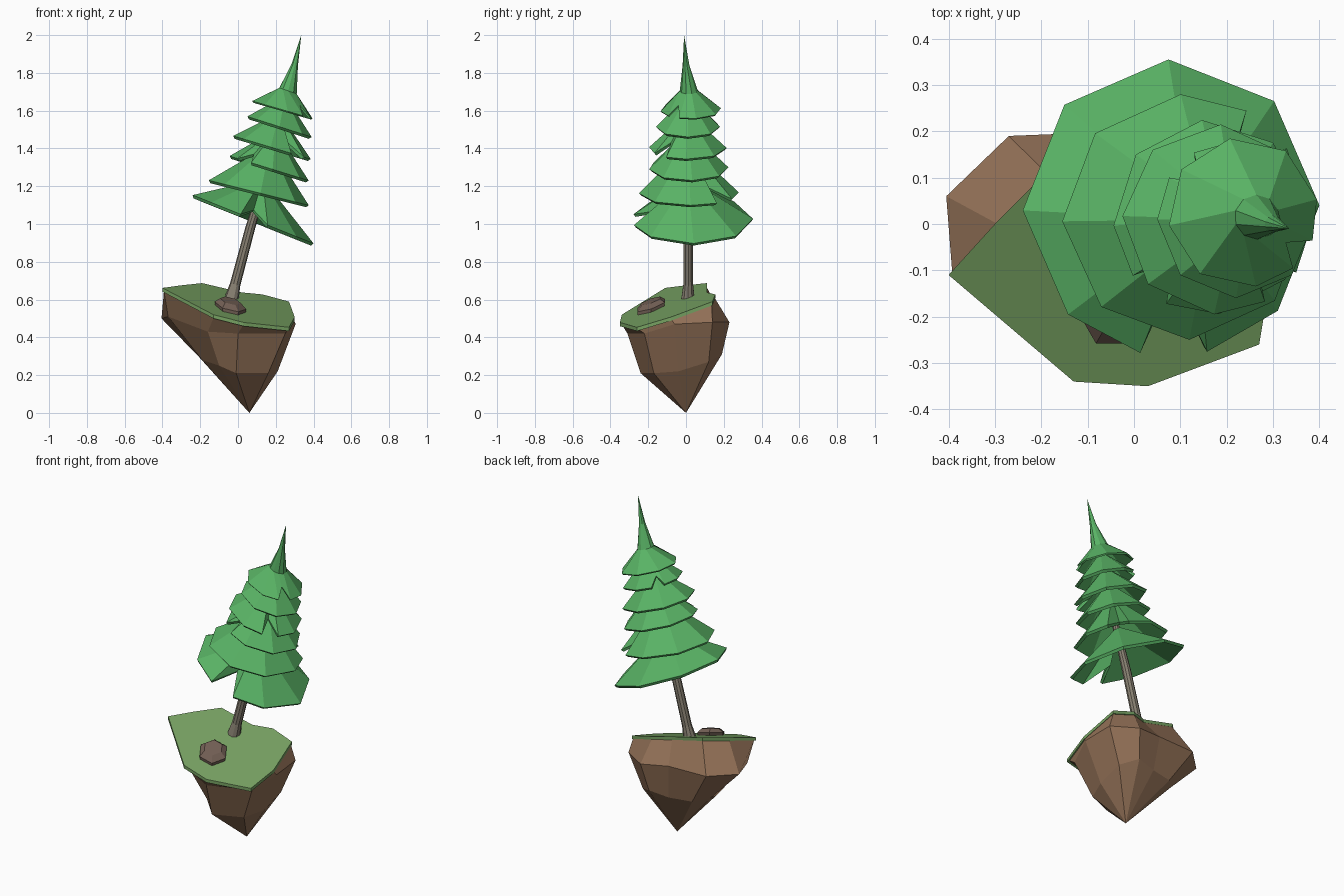
import bpy, bmesh
from math import sin, cos, radians, pi

if "Cube" in bpy.data.objects:
    bpy.data.objects.remove(bpy.data.objects["Cube"])


def material(name, rgb):
    m = bpy.data.materials.new(name)
    m.diffuse_color = (*rgb, 1)
    m.use_nodes = True
    m.node_tree.nodes["Principled BSDF"].inputs["Base Color"].default_value = m.diffuse_color
    return m


GREEN = material("needles", (0.10, 0.45, 0.13))
GRASS = material("grass", (0.18, 0.35, 0.12))
SOIL = material("soil", (0.29, 0.165, 0.095))
BARK = material("bark", (0.25, 0.22, 0.17))
STONE = material("stone", (0.17, 0.115, 0.09))


def loft(name, rings, mat, cap_first=True, cap_last=True, thick=0):
    """Skin equal rings listed bottom to top, anticlockwise; a one-point ring is a tip."""
    bm = bmesh.new()
    vs = [[bm.verts.new(p) for p in r] for r in rings]
    for a, b in zip(vs, vs[1:]):
        n = max(len(a), len(b))
        for i in range(n):
            j = (i + 1) % n
            if len(a) == 1:
                bm.faces.new((a[0], b[j], b[i]))
            elif len(b) == 1:
                bm.faces.new((a[i], a[j], b[0]))
            else:
                bm.faces.new((a[i], a[j], b[j], b[i]))
    if cap_first and len(vs[0]) > 1:
        bm.faces.new(vs[0][::-1])
    if cap_last and len(vs[-1]) > 1:
        bm.faces.new(vs[-1])
    me = bpy.data.meshes.new(name)
    bm.to_mesh(me)
    bm.free()
    ob = bpy.data.objects.new(name, me)
    bpy.context.collection.objects.link(ob)
    me.materials.append(mat)
    if thick:
        s = ob.modifiers.new("thickness", "SOLIDIFY")
        s.thickness = thick
        s.offset = -1
    return ob


def circle(c, r, n, tilt=0, turn=0):
    """Horizontal polygon, sheared so it drops by tilt per unit of x."""
    return [(c[0] + r * cos(t), c[1] + r * sin(t), c[2] - tilt * r * cos(t))
            for t in (turn + 2 * pi * i / n for i in range(n))]


def ground(x, y):
    """Height of the sloping meadow."""
    return 0.605 - 0.235 * x + 0.34 * y


# Grass slab on the sloping top
outline = [(-0.40, -0.11), (-0.13, -0.34), (0.03, -0.35), (0.27, -0.26), (0.30, -0.08),
           (0.27, 0.14), (0.13, 0.155), (0.02, 0.11), (-0.19, 0.11), (-0.30, 0.0)]
loft("grass_top", [[(x, y, ground(x, y) - 0.02) for x, y in outline],
                   [(x, y, ground(x, y)) for x, y in outline]], GRASS)

# Floating rock: tip, waist, shoulder, and rim under the grass
waist = [(-0.19, -0.03, 0.28), (-0.10, -0.16, 0.25), (-0.01, -0.24, 0.21), (0.16, -0.17, 0.21),
         (0.21, -0.04, 0.22), (0.21, 0.12, 0.27), (0.12, 0.19, 0.31), (0.0, 0.17, 0.29),
         (-0.14, 0.14, 0.29), (-0.21, 0.06, 0.30)]
shoulder = [(-0.37, -0.07, 0.51), (-0.16, -0.23, 0.43), (0.0, -0.31, 0.42), (0.25, -0.22, 0.42),
            (0.305, -0.06, 0.47), (0.295, 0.14, 0.48), (0.15, 0.23, 0.48), (-0.02, 0.20, 0.50),
            (-0.27, 0.19, 0.50), (-0.405, 0.06, 0.50)]
rim = [(x * 0.98, y * 0.97, ground(x * 0.98, y * 0.97) - 0.015) for x, y in outline]
loft("floating_rock", [[(0.06, 0, 0)], waist, shoulder, rim], SOIL)

# Leaning trunk
path = [(-0.04, 0.01, 0.58, 0.040), (-0.015, 0.012, 0.68, 0.027), (0.065, 0.012, 0.98, 0.025),
        (0.16, 0.01, 1.30, 0.018), (0.25, 0.01, 1.66, 0.010)]
loft("trunk", [circle(p[:3], p[3], 10, 0.26) for p in path], BARK)

# Boulder, tilted with the meadow
rings = []
for r, h in ((0.078, -0.015), (0.084, 0.018), (0.055, 0.042)):
    ring = []
    for i in range(6):
        t = i * pi / 3
        x, y = -0.04 + r * cos(t), -0.185 + r * sin(t)
        ring.append((x, y, ground(x, y) + h))
    rings.append(ring)
loft("boulder", rings, STONE)


def notched(c, r, tilt, notch, depth=0.45):
    """Octagonal tier rim with one corner split open and pulled inwards."""
    pts = [(r, notch + 45 * i, 0) for i in range(1, 8)]
    pts = [(r, notch + 13, 0)] + pts + [(r, notch - 13, 0), (r * depth, notch, 0.05)]
    return [(c[0] + q * cos(radians(a)), c[1] + q * sin(radians(a)),
             c[2] - tilt * q * cos(radians(a)) + h) for q, a, h in pts]


# Needle tiers: rim centre, radius, tilt, notch angle, notch depth, peak
tiers = [
    ((0.08, 0.035, 1.025), 0.32, 0.40, -89, 0.5, (0.13, 0.01, 1.24)),
    ((0.11, 0.015, 1.165), 0.265, 0.25, 47, 0.55, (0.17, 0.01, 1.42)),
    ((0.165, 0.015, 1.295), 0.21, 0.31, 230, 0.6, (0.20, 0.01, 1.50)),
    ((0.18, 0.01, 1.405), 0.205, 0.30, -47, 0.6, (0.22, 0.01, 1.59)),
    ((0.22, 0.01, 1.515), 0.17, 0.32, 135, 0.65, (0.25, 0.01, 1.68)),
]
for i, (c, r, tilt, notch, depth, peak) in enumerate(tiers):
    loft(f"needle_tier_{i + 1}", [notched(c, r, tilt, notch, depth), [peak]],
         GREEN, cap_first=False, thick=0.018)

# Crown with a curved spike; the spike rings follow the ten rim points
loft("crown", [notched((0.235, 0.025, 1.605), 0.162, 0.29, -35, 0.7),
               circle((0.265, 0.015, 1.705), 0.048, 10, 0.35, radians(-17)),
               circle((0.30, 0.0, 1.84), 0.018, 10, 0.3, radians(-17)),
               [(0.335, -0.01, 2.0)]], GREEN, cap_first=False, thick=0.01)
